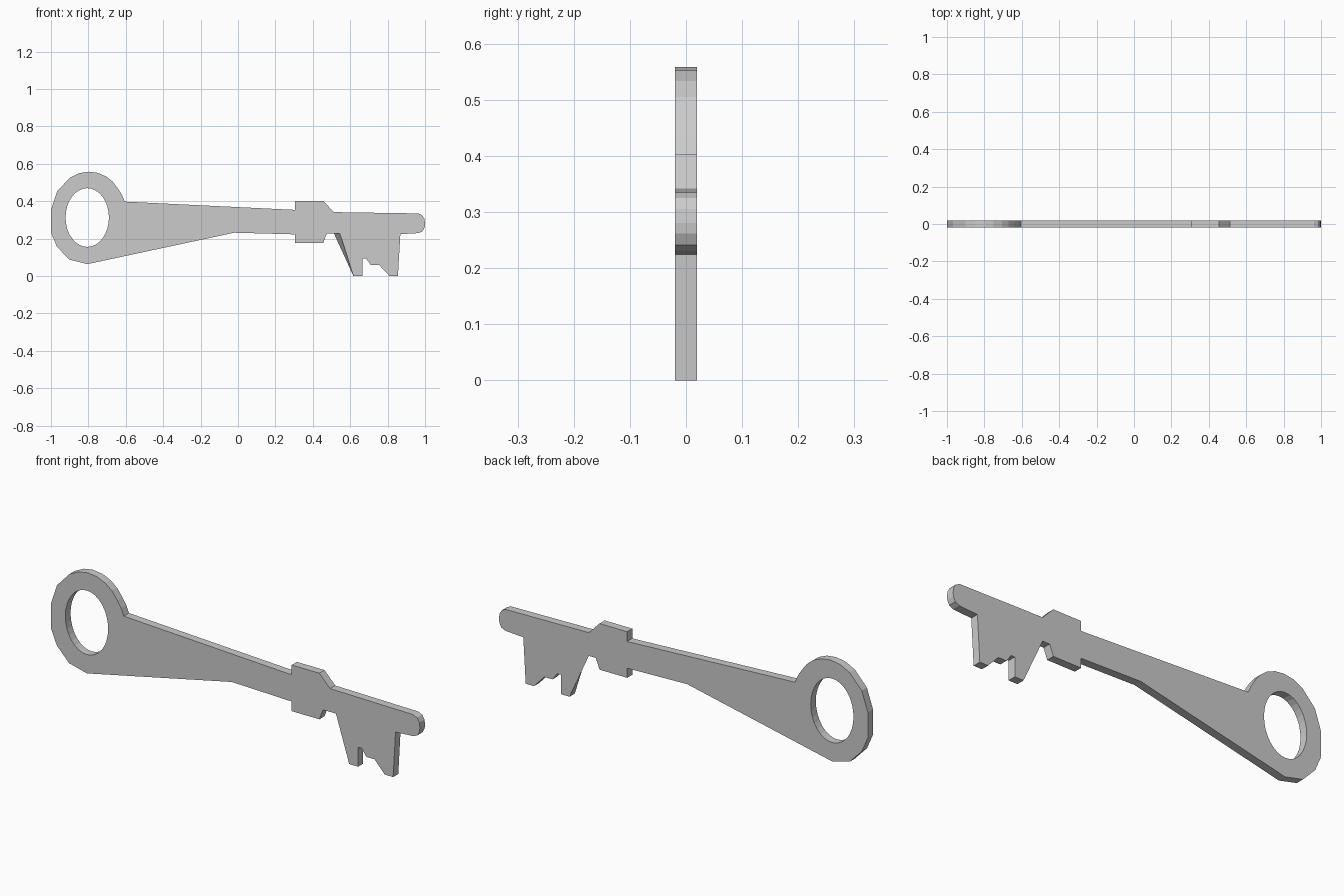
import bpy, bmesh
from math import sin, cos, tau
from mathutils import Vector

if "Cube" in bpy.data.objects:
    bpy.data.objects.remove(bpy.data.objects["Cube"])

HALF = 0.02  # half thickness

# Bow: faceted left side, finer arc on the upper right
bow = [(-0.605, 0.398), (-0.62, 0.433), (-0.641, 0.467), (-0.67, 0.505), (-0.705, 0.533),
       (-0.75, 0.552), (-0.8, 0.558), (-0.85, 0.55), (-0.9, 0.525), (-0.967, 0.453),
       (-1.0, 0.355), (-1.0, 0.232), (-0.968, 0.157), (-0.902, 0.088), (-0.805, 0.064)]
# Underside of the shank and collar
lower = [(-0.02, 0.232), (0.305, 0.223), (0.305, 0.176), (0.455, 0.176), (0.475, 0.228)]
# Bit with its notches
bit_root = (0.545, 0.228)
bit = [bit_root, (0.617, 0), (0.665, 0), (0.665, 0.095), (0.684, 0.095), (0.71, 0.06),
       (0.754, 0.06), (0.81, 0), (0.855, 0), (0.868, 0.224)]
# Rounded tip
tip = [(0.967, 0.23), (0.988, 0.241), (0.998, 0.262), (1.0, 0.28), (0.997, 0.305),
       (0.985, 0.325), (0.963, 0.335)]
# Top of the collar and shank
upper = [(0.513, 0.342), (0.455, 0.402), (0.305, 0.402), (0.305, 0.354)]
# Oval finger hole
hole = [(-0.806 + 0.116 * cos(tau * i / 32), 0.313 + 0.157 * sin(tau * i / 32)) for i in range(32)]


def loop(bm, points):
    verts = [bm.verts.new((x, -HALF, z)) for x, z in points]
    return [bm.edges.new((verts[i - 1], verts[i])) for i in range(len(verts))]


# Fill the outline around the hole, then give it thickness
bm = bmesh.new()
edges = loop(bm, bow + lower + bit + tip + upper) + loop(bm, hole)
bmesh.ops.triangle_fill(bm, edges=edges, use_beauty=True, use_dissolve=False, normal=(0, -1, 0))
result = bmesh.ops.extrude_face_region(bm, geom=bm.faces[:], use_keep_orig=True)
back = [v for v in result["geom"] if isinstance(v, bmesh.types.BMVert)]
bmesh.ops.translate(bm, verts=back, vec=(0, 2 * HALF, 0))

# The bit root sits slightly further back along the shank on the rear face
root = Vector((bit_root[0], HALF, bit_root[1]))
min(back, key=lambda v: (v.co - root).length).co.x = 0.513

bmesh.ops.recalc_face_normals(bm, faces=bm.faces[:])
mesh = bpy.data.meshes.new("key")
bm.to_mesh(mesh)
bm.free()
bpy.context.collection.objects.link(bpy.data.objects.new("key", mesh))
